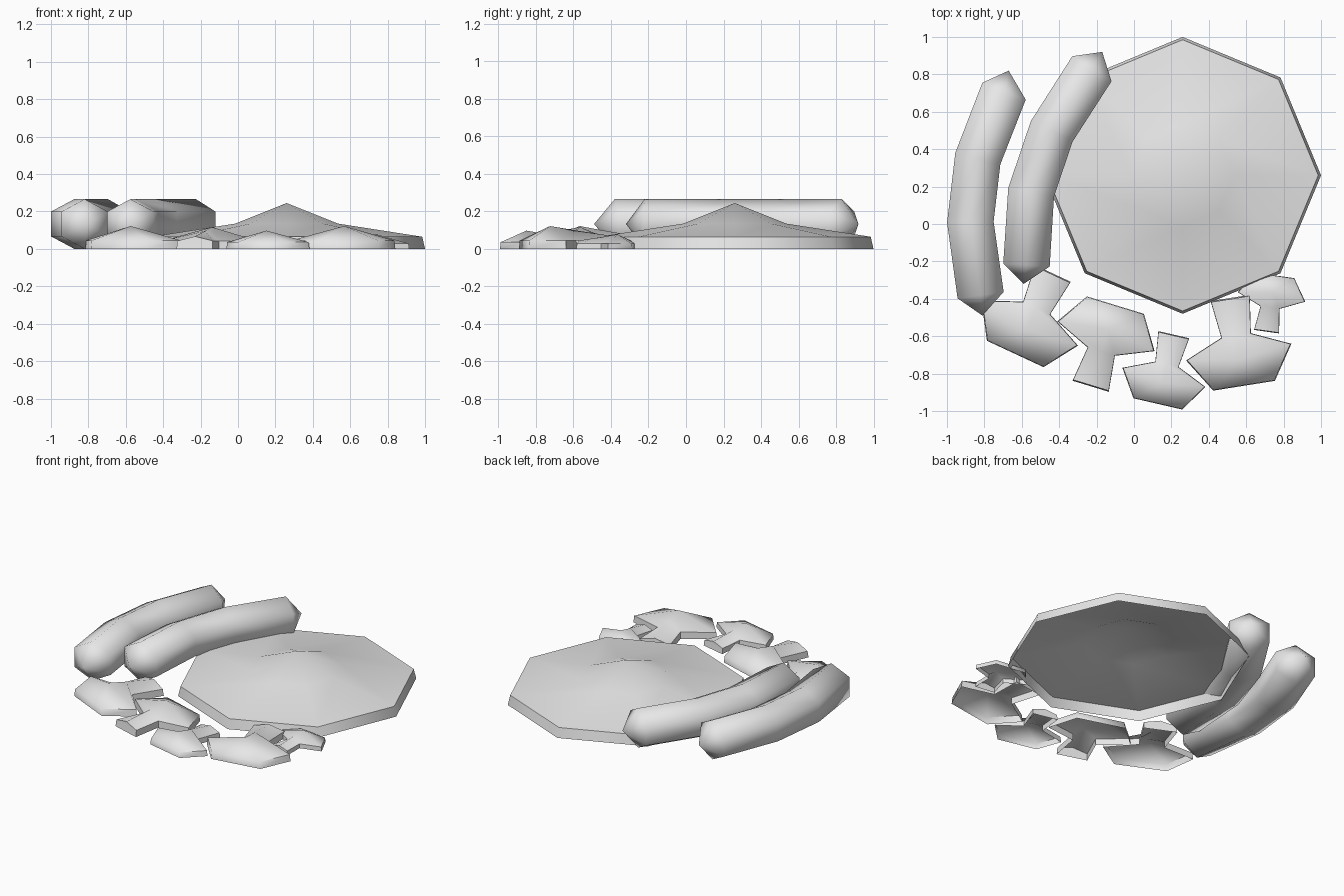
import bpy
import math
from mathutils import Matrix, Vector

cube = bpy.data.objects.get("Cube")
if cube:
    bpy.data.objects.remove(cube, do_unlink=True)

grey = bpy.data.materials.new("light_grey")
grey.use_nodes = True
grey.diffuse_color = (0.8, 0.8, 0.8, 1)
grey.node_tree.nodes["Principled BSDF"].inputs["Base Color"].default_value = grey.diffuse_color


def build(name, verts, faces, angle=60):
    mesh = bpy.data.meshes.new(name)
    mesh.from_pydata([tuple(v) for v in verts], [], faces)
    mesh.materials.append(grey)
    obj = bpy.data.objects.new(name, mesh)
    bpy.context.collection.objects.link(obj)
    bpy.ops.object.select_all(action="DESELECT")
    obj.select_set(True)
    bpy.context.view_layer.objects.active = obj
    bpy.ops.object.shade_smooth_by_angle(angle=math.radians(angle))
    return obj


def bridge(a, b, n):
    """Quads between two closed rings starting at indices a and b."""
    return [(a + i, a + (i + 1) % n, b + (i + 1) % n, b + i) for i in range(n)]


# Shallow eight-sided mound, open underneath
SIDES = 8
profile = [(0.74, 0), (0.725, 0.065), (0.275, 0.135)]
verts = [(r * math.cos(math.tau * i / SIDES), r * math.sin(math.tau * i / SIDES), z)
         for r, z in profile for i in range(SIDES)]
top = len(verts)
verts.append((0, 0, 0.245))
faces = bridge(0, SIDES, SIDES) + bridge(SIDES, 2 * SIDES, SIDES)
faces += [(top - SIDES + i, top - SIDES + (i + 1) % SIDES, top) for i in range(SIDES)]
mound = build("mound", verts, faces)
mound.location = (0.26, 0.26, 0)


# Curved sausages: hexagonal tubes with pointed ends
def sausage(name, path, tips, radius=0.133, sides=6):
    pts = [Vector((x, y, radius)) for x, y in path]
    verts = []
    for i, p in enumerate(pts):
        along = (pts[min(i + 1, len(pts) - 1)] - pts[max(i - 1, 0)]).normalized()
        side = along.cross(Vector((0, 0, 1)))
        for k in range(sides):
            a = math.tau * k / sides
            verts.append(p + side * radius * 1.08 * math.sin(a) + Vector((0, 0, radius * math.cos(a))))
    last = len(verts) - sides
    faces = []
    for i in range(len(pts) - 1):
        faces += bridge((i + 1) * sides, i * sides, sides)
    verts += [Vector((x, y, radius)) for x, y in tips]
    for k in range(sides):
        n = (k + 1) % sides
        faces.append((k, n, last + sides))
        faces.append((last + n, last + k, last + sides + 1))
    # consistent outward winding
    faces = [f[::-1] for f in faces]
    return build(name, verts, faces, 65)


sausage("outer_sausage", [(-0.82, -0.38), (-0.875, 0.01), (-0.835, 0.35), (-0.695, 0.71)],
        [(-0.81, -0.49), (-0.67, 0.82)])
sausage("inner_sausage", [(-0.575, -0.22), (-0.55, 0.17), (-0.44, 0.495), (-0.225, 0.83)],
        [(-0.59, -0.32), (-0.17, 0.92)])

# Mushroom slices: mirrored outline, low wall, ridged top, open underneath
half = [(0.167, -0.182), (0.285, 0), (0.08, 0.09), (0.106, 0.293)]
outline = half + [(-x, y) for x, y in reversed(half)]
N = len(outline)


def mushroom(name, x, y, scale, turn):
    verts = [(px, py, 0) for px, py in outline]
    verts += [(px * 0.98, py * 0.98, 0.045) for px, py in outline]
    crown, neck, foot = range(2 * N, 2 * N + 3)
    verts += [(0, -0.04, 0.122), (0, 0.09, 0.1), (0, 0.287, 0.07)]
    faces = bridge(0, N, N)
    c, d, e, g, h, f, a, b = range(N, 2 * N)
    faces += [(b, c, crown), (c, d, crown), (d, e, neck, crown), (e, g, foot, neck),
              (g, h, foot), (h, f, neck, foot), (f, a, crown, neck), (a, b, crown)]
    obj = build(name, verts, faces)
    obj.data.transform(Matrix.Translation((x, y, 0)) @ Matrix.Rotation(math.radians(turn), 4, "Z")
                       @ Matrix.Scale(scale, 4))


for i, spot in enumerate([(-0.558, -0.53, 1, -25), (-0.15, -0.6, 0.955, 163),
                          (0.16, -0.82, 0.8, -13), (0.56, -0.685, 1, 9),
                          (0.735, -0.39, 0.64, 172)]):
    mushroom(f"mushroom_{i + 1}", *spot)
